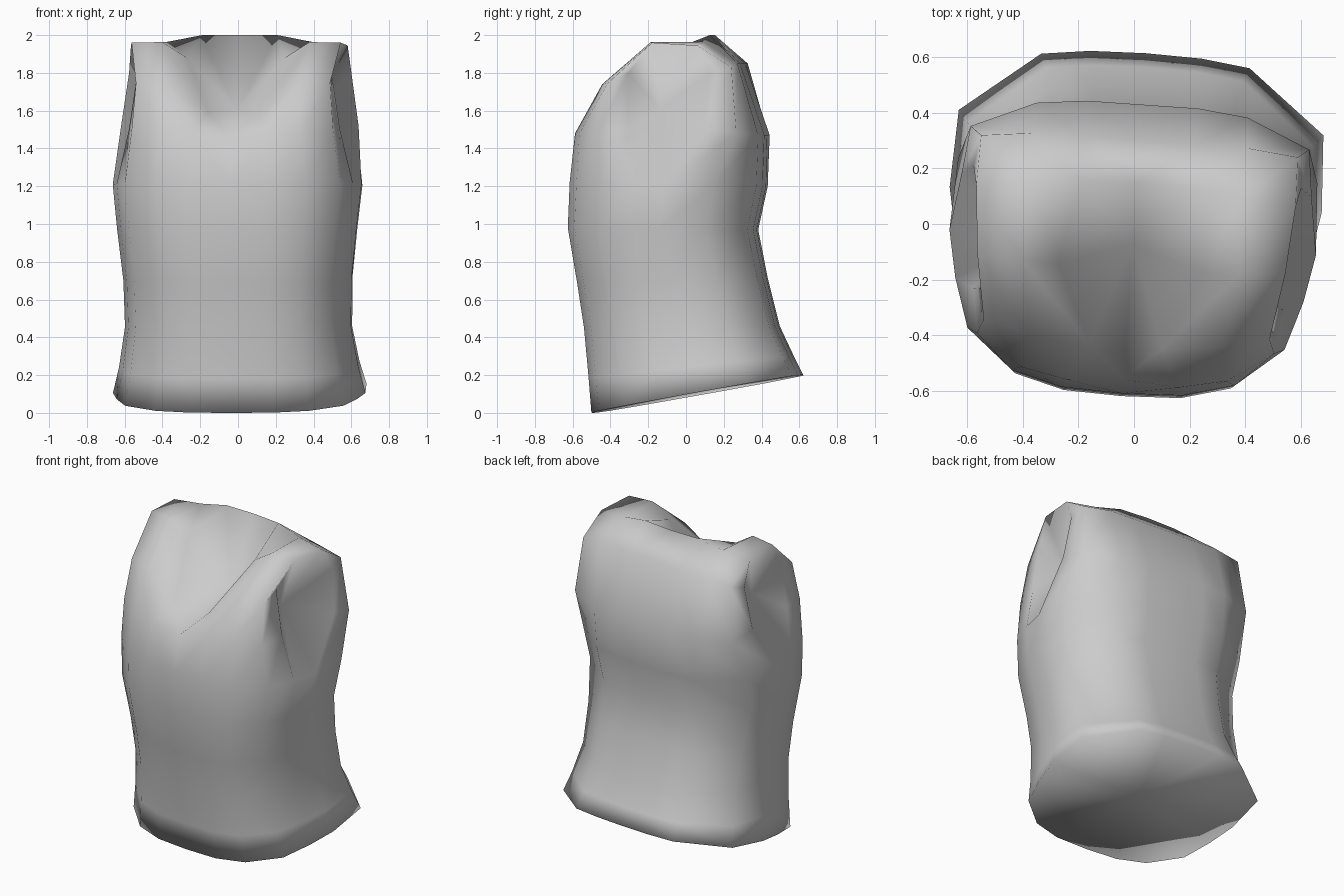
import bpy, bmesh, math

if "Cube" in bpy.data.objects:
    bpy.data.objects.remove(bpy.data.objects["Cube"])

# One plain grey cloth colour
cloth = bpy.data.materials.new("grey cloth")
cloth.diffuse_color = (0.6, 0.6, 0.6, 1)
cloth.use_nodes = True
cloth.node_tree.nodes["Principled BSDF"].inputs["Base Color"].default_value = cloth.diffuse_color

# Half outline from front centre round the side to back centre (unit x, unit y)
OUTLINE = [(0, -1), (0.33, -0.985), (0.61, -0.89), (0.865, -0.62), (0.95, -0.28), (1, 0.05),
           (0.98, 0.55), (0.56, 0.95), (0.3, 0.99), (0, 1)]

# Waist rings: half width, front y, front z, back y, back z
RINGS = [(0.67, -0.495, 0.0, 0.615, 0.20),
         (0.635, -0.51, 0.18, 0.565, 0.30),
         (0.60, -0.535, 0.45, 0.49, 0.46),
         (0.605, -0.57, 0.68, 0.425, 0.72),
         (0.635, -0.62, 0.98, 0.375, 0.97),
         (0.66, -0.61, 1.22, 0.425, 1.20)]

# Chest rows running up the front, over the shoulder and down the back;
# each goes from the centre (or neckline) out to the armhole
CHEST = [
    [(0, -0.56, 1.45), (0.2, -0.575, 1.48), (0.37, -0.54, 1.48), (0.535, -0.43, 1.49),
     (0.56, -0.27, 1.50)],
    [(0.13, -0.44, 1.59), (0.35, -0.42, 1.74), (0.515, -0.38, 1.745), (0.515, -0.27, 1.80)],
    [(0.26, -0.16, 1.88), (0.39, -0.16, 1.963), (0.555, -0.14, 1.96)],
    [(0, 0.15, 2.0), (0.2, 0.14, 2.0), (0.38, 0.12, 1.965), (0.575, 0.10, 1.945)],
    [(0, 0.30, 1.85), (0.2, 0.30, 1.85), (0.39, 0.30, 1.85), (0.57, 0.28, 1.83),
     (0.59, 0.17, 1.80)],
    [(0, 0.43, 1.47), (0.2, 0.43, 1.47), (0.38, 0.41, 1.47), (0.61, 0.31, 1.48),
     (0.63, 0.14, 1.52)],
]
NECK_CENTRE = (0, -0.07, 1.60)
ARM_CENTRE = (0.42, -0.11, 1.61)
HEM_CENTRE = (0, 0.05, 0.11)


def ring_points(width, yf, zf, yb, zb):
    pts = []
    for ux, uy in OUTLINE:
        t = (uy + 1) / 2
        pts.append((ux * width, yf + (yb - yf) * t, zf + (zb - zf) * t))
    return pts


def build_half(bm, side):
    def add(p):
        return bm.verts.new((p[0] * side, p[1], p[2]))

    def strip(a, b):
        for i in range(len(a) - 1):
            bm.faces.new((a[i], a[i + 1], b[i + 1], b[i]))

    def fan(rim, centre):
        c = add(centre)
        for a, b in zip(rim, rim[1:]):
            bm.faces.new((a, b, c))

    # waist and hem cap
    rings = [[add(p) for p in ring_points(*r)] for r in RINGS]
    for a, b in zip(rings, rings[1:]):
        strip(a, b)
    fan(rings[0], HEM_CENTRE)

    # chest, shoulder and back panels
    f2, f3, f4, b4, b3, b2 = [[add(p) for p in row] for row in CHEST]
    top = rings[-1]
    f1, b1, low = top[:5], top[:4:-1], top[5]
    strip(f1, f2)
    bm.faces.new((f2[0], f2[1], f3[0]))
    strip(f2[1:], f3)
    strip(f3[:3], f4)
    bm.faces.new((f3[2], f3[3], f4[2]))
    strip(f4, b4[1:])
    strip(b4, b3)
    bm.faces.new((b4[3], b3[3], b3[4]))
    strip(b3, b2)
    strip(b2, b1)

    # sunken neck and armhole caps
    fan([f2[0], f3[0], f4[0], b4[1], b4[0]], NECK_CENTRE)
    fan([low, f1[4], f2[4], f3[3], f4[2], b4[3], b3[4], b2[4], low], ARM_CENTRE)


# Sleeveless top: two mirrored halves welded at the centre
bm = bmesh.new()
for side in (1, -1):
    build_half(bm, side)
bmesh.ops.remove_doubles(bm, verts=bm.verts[:], dist=0.0005)
bmesh.ops.recalc_face_normals(bm, faces=bm.faces[:])
for f in bm.faces:
    f.smooth = True
mesh = bpy.data.meshes.new("sleeveless_top")
bm.to_mesh(mesh)
bm.free()
mesh.materials.append(cloth)
top = bpy.data.objects.new("sleeveless_top", mesh)
bpy.context.collection.objects.link(top)
# the garment is turned slightly to one side
top.rotation_euler.z = math.radians(-4)
